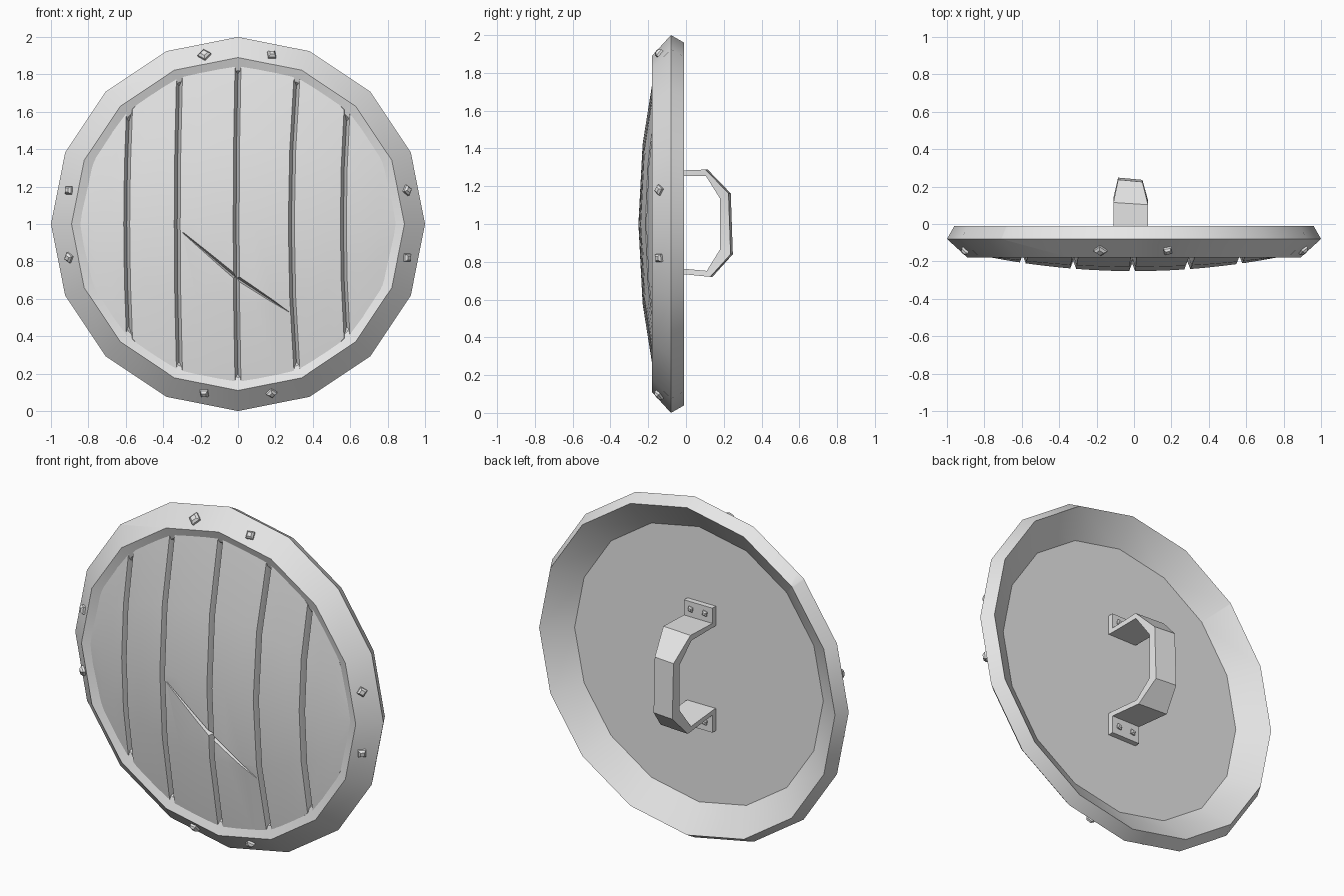
import bpy, bmesh, math
from mathutils import Vector

if "Cube" in bpy.data.objects:
    bpy.data.objects.remove(bpy.data.objects["Cube"])

grey = bpy.data.materials.new("pale_grey")
grey.diffuse_color = (0.8, 0.8, 0.8, 1)
grey.use_nodes = True
grey.node_tree.nodes["Principled BSDF"].inputs["Base Color"].default_value = grey.diffuse_color


def make(name, verts, faces):
    me = bpy.data.meshes.new(name)
    bm = bmesh.new()
    vs = [bm.verts.new(v) for v in verts]
    for f in faces:
        bm.faces.new([vs[i] for i in f])
    bmesh.ops.recalc_face_normals(bm, faces=bm.faces[:])
    bm.to_mesh(me)
    bm.free()
    me.materials.append(grey)
    ob = bpy.data.objects.new(name, me)
    bpy.context.collection.objects.link(ob)
    return ob


def loft(name, rings, closed=False):
    """Skin equal-length rings of points; cap the ends unless closed."""
    n, m = len(rings[0]), len(rings)
    faces = []
    for i in range(m if closed else m - 1):
        a, b = i * n, (i + 1) % m * n
        faces += [(a + j, a + (j + 1) % n, b + (j + 1) % n, b + j) for j in range(n)]
    if not closed:
        faces += [tuple(range(n)), tuple(range((m - 1) * n, m * n))]
    return make(name, [p for r in rings for p in r], faces)


def box(name, x0, x1, y0, y1, z0, z1):
    return loft(name, [[(x, y0, z0), (x, y1, z0), (x, y1, z1), (x, y0, z1)] for x in (x0, x1)])


def stud(name, pos, normal, r, h, turn=0.0):
    """Four-sided stud head standing on a surface."""
    q = Vector(normal).to_track_quat('Z', 'Y')
    rings = []
    for rad, z in ((r, -0.01), (r, h * 0.5), (r * 0.55, h)):
        rings.append([q @ Vector((rad * math.cos(turn + k * math.pi / 2),
                                  rad * math.sin(turn + k * math.pi / 2), z)) + Vector(pos)
                      for k in range(4)])
    return loft(name, rings)


def cut(ob, cutter):
    m = ob.modifiers.new("cut", 'BOOLEAN')
    m.operation, m.solver, m.object = 'DIFFERENCE', 'EXACT', cutter
    dg = bpy.context.evaluated_depsgraph_get()
    me = bpy.data.meshes.new_from_object(ob.evaluated_get(dg))
    ob.modifiers.clear()
    ob.data = me


# Sixteen-sided rim
profile = [(0.96, -0.01), (1.0, -0.08), (0.89, -0.18), (0.82, -0.155), (0.80, -0.125)]
rim = loft("rim", [[(r * math.sin(k * math.pi / 8), y, 1 + r * math.cos(k * math.pi / 8))
                    for r, y in profile] for k in range(16)], closed=True)

# Chip in the rim edge
chip = loft("chip_cutter", [
    [(-0.70, -0.11, 1.715), (-0.75, -0.11, 1.80), (-0.68, -0.11, 1.82)],
    [(-0.715, -0.08, 1.702), (-0.683, -0.08, 1.698), (-0.64, -0.08, 1.80)],
    [(-0.705, 0.03, 1.69), (-0.675, 0.03, 1.655), (-0.62, 0.03, 1.78)]])
chip.hide_render = True
cut(rim, chip)
bpy.data.objects.remove(chip)

# Domed planks with V grooves between them: (x at ends, sideways bow at middle)
R, BACK, G = 0.845, -0.12, 0.016
seams = [(-R, 0), (-0.58, -0.015), (-0.313, -0.012), (0.0, -0.01),
         (0.315, -0.03), (0.583, -0.02), (R, 0)]


def dome(x, z):
    return -0.252 + 0.125 * (x * x + z * z)


planks = []
for i in range(6):
    (xa, ba), (xb, bb) = seams[i], seams[i + 1]
    rings = []
    for t in (-1, -0.5, 0, 0.5, 1):
        front, back = [], []
        ga, gb = (0 if i == 0 else G), (0 if i == 5 else G)
        w = xb - xa
        cols = [(0, 0, 0.042)] + [(0, ga, 0)] + [(f, 0, 0) for f in (0.33, 0.67)]
        cols += [(1, -gb, 0), (1, 0, 0.042)]
        if i == 0:
            cols = cols[1:]
        if i == 5:
            cols = cols[:-1]
        for f, dx, dy in cols:
            x0 = xa + w * f
            half = max(math.sqrt(max(R * R - x0 * x0, 0)), 0.09)
            bow = (ba + (bb - ba) * f) * (1 - t * t)
            x, z = x0 + dx + bow, half * t
            front.append((x, min(dome(x, z) + dy, BACK - 0.003), 1 + z))
            back.append((x, BACK, 1 + z))
        rings.append(front + back[::-1])
    planks.append(loft("plank_%d" % (i + 1), rings))

# Slanting gash across the two middle planks
gash = make("gash_cutter", [(-0.32, -0.235, 0.975), (0.28, -0.21, 0.525),
                            (-0.035, -0.28, 0.70), (0.0, -0.28, 0.742), (-0.018, -0.205, 0.72)],
            [(0, 2, 3), (0, 3, 4), (0, 4, 2), (1, 3, 2), (1, 4, 3), (1, 2, 4)])
gash.hide_render = True
for p in planks[2:4]:
    cut(p, gash)
bpy.data.objects.remove(gash)

# Rim studs, in pairs at the four sides
for k in range(4):
    for s in (-1, 1):
        a = k * math.pi / 2 + s * math.pi / 16
        d = Vector((math.sin(a), 0, math.cos(a)))
        big = 0.036 if (k == 0 and s < 0) else 0.029
        stud("rim_stud", d * 0.918 + Vector((0, -0.138, 1)), d * 0.68 + Vector((0, -0.73, 0)),
             big, 0.024, 0.5 + 0.3 * s)

# Handle strap: outer y,z / inner y,z / left and right x
path = [(-0.11, 1.28, -0.11, 1.255, -0.11, 0.075),
        (0.115, 1.288, 0.105, 1.255, -0.11, 0.075),
        (0.237, 1.162, 0.18, 1.135, -0.085, 0.045),
        (0.248, 0.84, 0.18, 0.865, -0.085, 0.045),
        (0.14, 0.72, 0.11, 0.752, -0.11, 0.075),
        (-0.11, 0.745, -0.11, 0.772, -0.11, 0.075)]
loft("handle", [[(l, oy, oz), (r, oy - 0.012, oz), (r, iy, iz), (l, iy, iz)]
                for oy, oz, iy, iz, l, r in path])

# Handle plates and bolts
for z0, z1, zb in ((1.257, 1.37, 1.328), (0.64, 0.77, 0.69)):
    box("handle_plate", -0.11, 0.075, -0.125, -0.088, z0, z1)
    for x in (-0.063, 0.03):
        stud("handle_bolt", (x, -0.088, zb), (0, 1, 0), 0.019, 0.014, 0.6)

# Soft shading with crisp edges
bpy.ops.object.select_all(action='DESELECT')
for ob in bpy.context.scene.objects:
    ob.select_set(True)
    bpy.context.view_layer.objects.active = ob
bpy.ops.object.shade_smooth_by_angle(angle=math.radians(30))
